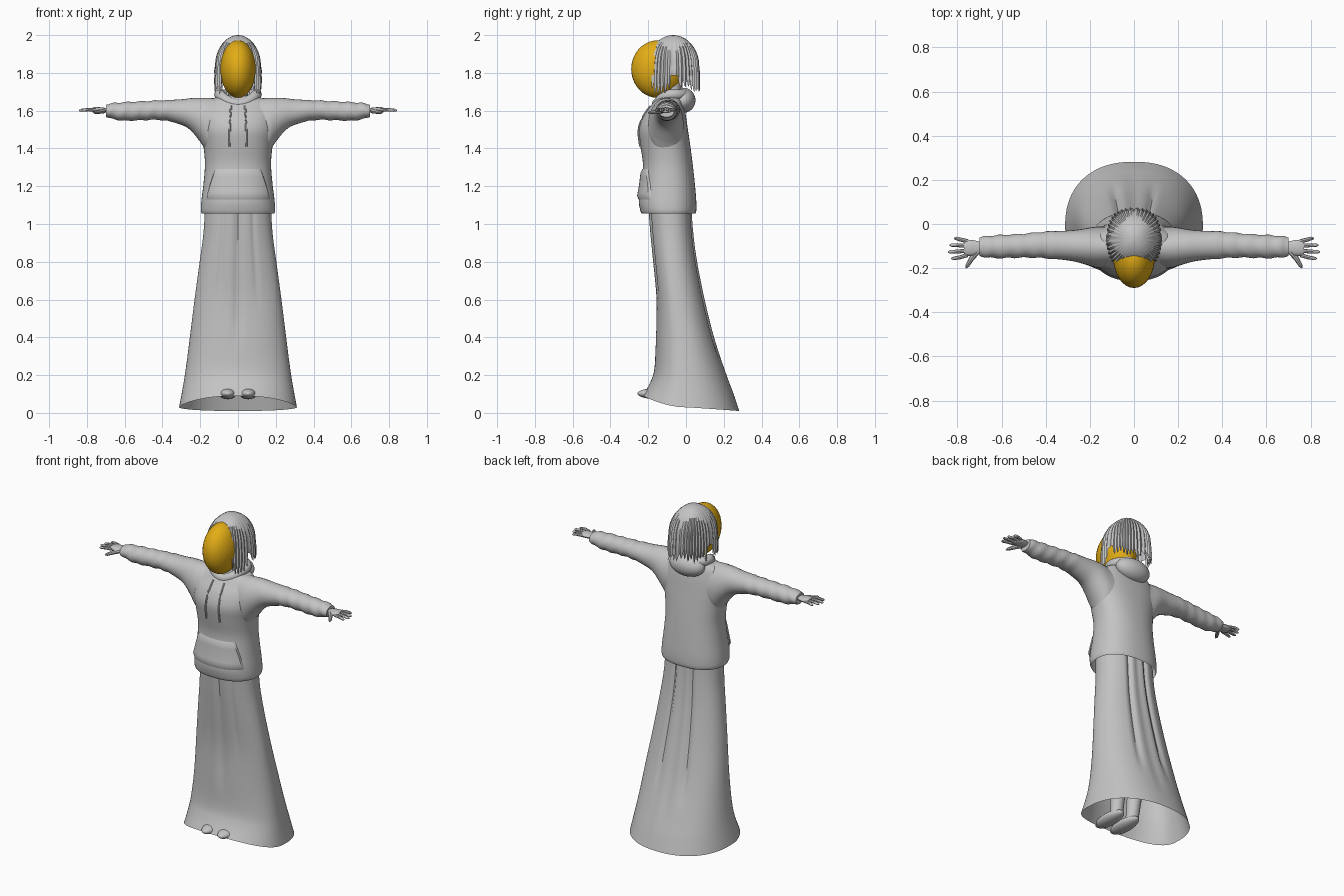
import bpy, bmesh, math, random
from mathutils import Vector

random.seed(4)
cube = bpy.data.objects.get("Cube")
if cube:
    bpy.data.objects.remove(cube)


def material(name, color):
    m = bpy.data.materials.new(name)
    m.use_nodes = True
    m.diffuse_color = color
    m.node_tree.nodes["Principled BSDF"].inputs["Base Color"].default_value = color
    return m


GREY = material("cloth grey", (0.55, 0.55, 0.55, 1))
GOLD = material("mask gold", (0.77, 0.42, 0.008, 1))
parts = []


def finish(name, bm, mat):
    bmesh.ops.recalc_face_normals(bm, faces=bm.faces)
    me = bpy.data.meshes.new(name)
    bm.to_mesh(me)
    bm.free()
    me.materials.append(mat)
    ob = bpy.data.objects.new(name, me)
    bpy.context.collection.objects.link(ob)
    parts.append(ob)
    return ob


def loft(name, rings, mat=GREY, caps=(False, False), closed=True):
    """Skin a list of equally long point rings."""
    bm = bmesh.new()
    vs = [[bm.verts.new(p) for p in r] for r in rings]
    n = len(vs[0])
    for a, b in zip(vs, vs[1:]):
        for i in range(n if closed else n - 1):
            j = (i + 1) % n
            bm.faces.new((a[i], a[j], b[j], b[i]))
    for cap, ring in zip(caps, (vs[0], vs[-1])):
        if cap:
            bm.faces.new(ring)
    return finish(name, bm, mat)


def resample(table, steps):
    """Catmull-Rom through the rows of a table."""
    out, last = [], len(table) - 1
    for k in range(last * steps + 1):
        i = min(k // steps, last - 1)
        t = k / steps - i
        rows = [table[max(0, min(last, i + d))] for d in (-1, 0, 1, 2)]
        out.append([0.5 * (2 * b + (c - a) * t + (2 * a - 5 * b + 4 * c - d) * t ** 2
                    + (3 * b - a - 3 * c + d) * t ** 3) for a, b, c, d in zip(*rows)])
    return out


def power(v, e):
    return math.copysign(abs(v) ** e, v)


def section(row, a, grow=0, e=0.88):
    """Point on a body section (z, half width, front, back, middle); a = 0 is the back."""
    z, hw, yf, yb, cy = row
    s, c = power(math.sin(a), e), power(math.cos(a), e)
    depth = yb - cy if c > 0 else cy - yf
    return Vector(((hw + grow) * s, cy + (depth + grow) * c, z))


def angles(n):
    return [2 * math.pi * i / n for i in range(n)]


def tube(name, path, radii, mat=GREY, n=10, flat=1.0):
    path = [Vector(p) for p in path]
    rings = []
    for i, p in enumerate(path):
        d = (path[min(i + 1, len(path) - 1)] - path[max(i - 1, 0)]).normalized()
        up = Vector((0, 0, 1)) if abs(d.z) < 0.9 else Vector((0, 1, 0))
        u = d.cross(up).normalized()
        v = u.cross(d)
        rings.append([p + radii[i] * (u * math.cos(a) + v * math.sin(a) * flat) for a in angles(n)])
    return loft(name, rings, mat, (True, True))


def ellipsoid(name, loc, size, mat):
    bm = bmesh.new()
    bmesh.ops.create_uvsphere(bm, u_segments=32, v_segments=20, radius=1)
    for v in bm.verts:
        v.co = Vector(v.co[i] * size[i] + loc[i] for i in range(3))
    return finish(name, bm, mat)


# Long flared skirt with pressed creases and a hem that lifts in front
skirt_rows = resample([
    (1.08, .175, -.20, .03, -.085), (.95, .183, -.19, .04, -.08), (.8, .203, -.175, .06, -.07),
    (.6, .23, -.157, .10, -.05), (.4, .255, -.16, .15, -.02), (.2, .28, -.168, .215, -.01),
    (.1, .295, -.19, .25, -.01), (0, .312, -.23, .282, -.01)], 5)


def skirt_point(row, a):
    z = row[0]
    groove = 0
    for angle, depth, low in ((math.pi, .012, .32), (math.pi - .42, .006, .55), (math.pi + .42, .006, .55),
                              (.3, .014, .25), (-.3, .014, .25), (0, .006, .1)):
        off = math.remainder(a - angle, 2 * math.pi)
        fade = max(0, min(1, (z - low) * 6))
        groove += depth * fade * math.exp(-(off / .07) ** 2)
    p = section(row, a, -groove)
    c = math.cos(a)
    lift = .03 + .06 * max(0, -c) ** 1.5 - .02 * max(0, c)
    p.z += lift * max(0, 1 - z / .3)
    return p


loft("skirt", [[skirt_point(r, a) for a in angles(120)] for r in skirt_rows])

# Hooded top, torso
torso_rows = resample([
    (1.055, .192, -.235, .05, -.09), (1.075, .197, -.243, .055, -.09), (1.13, .193, -.25, .054, -.09),
    (1.22, .182, -.236, .046, -.09), (1.32, .175, -.228, .035, -.09), (1.42, .184, -.243, .022, -.09),
    (1.5, .2, -.25, .01, -.09), (1.57, .2, -.226, 0, -.09), (1.62, .185, -.19, -.01, -.09),
    (1.655, .15, -.165, -.015, -.09), (1.68, .09, -.145, -.025, -.085)], 4)
loft("torso", [[section(r, a) for a in angles(64)] for r in torso_rows], caps=(False, True))


def torso_point(z, a, grow):
    for lo, hi in zip(torso_rows, torso_rows[1:]):
        if lo[0] <= z <= hi[0]:
            t = (z - lo[0]) / (hi[0] - lo[0])
            return section([p + (q - p) * t for p, q in zip(lo, hi)], a, grow)


# Front pouch pocket with slanted openings
pocket = []
for k in range(9):
    z = 1.13 + .16 * k / 8
    half = 1.02 - .32 * (k / 8) ** 1.3
    pocket.append([torso_point(z, math.pi + half * (i / 12 - 1), .002 if i in (0, 24) or k in (0, 8) else .011)
                   for i in range(25)])
loft("pouch_pocket", pocket, closed=False)

# Neck, collar roll and hood resting on the back
tube("neck", [(0, -.07, 1.6), (0, -.075, 1.7), (0, -.08, 1.78)], [.06, .05, .05], n=20)
collar = [(.098 * math.sin(a), -.075 + .078 * math.cos(a), 1.685 - .05 * max(0, -math.cos(a)) ** 2)
          for a in angles(40)]
tube("hood_collar", collar + collar[:1], [.028] * 41, n=12)
ellipsoid("hood", (0, -.012, 1.655), (.112, .062, .066), GREY)

# Sleeves, hands, shoes and legs, drawstrings on each side
sleeve_rows = resample([
    (.08, 1.33, 1.665, -.2, -.01), (.16, 1.38, 1.668, -.2, -.012), (.2, 1.435, 1.668, -.19, -.016),
    (.25, 1.495, 1.666, -.175, -.025), (.3, 1.525, 1.66, -.165, -.03), (.4, 1.55, 1.655, -.155, -.035),
    (.5, 1.55, 1.65, -.152, -.044), (.6, 1.547, 1.645, -.155, -.05), (.66, 1.556, 1.64, -.152, -.054),
    (.7, 1.566, 1.63, -.145, -.062)], 5)


def sleeve_ring(row, side):
    x, z0, z1, y0, y1 = row
    ring = []
    for a in angles(28):
        w = 1 + (.05 * math.sin(x * 85 + 2 * math.sin(a)) if .36 < x < .69 else 0)
        ring.append((side * x, (y0 + y1) / 2 + (y1 - y0) / 2 * w * math.cos(a),
                     (z0 + z1) / 2 + (z1 - z0) / 2 * w * math.sin(a)))
    return ring


for side, tag in ((1, "left"), (-1, "right")):
    loft(tag + "_sleeve", [sleeve_ring(r, side) for r in sleeve_rows], caps=(True, True))
    tube(tag + "_palm", [(side * x, -.108, 1.603) for x in (.67, .70, .73, .76, .77)],
         [.027, .028, .036, .037, .03], n=16, flat=.42)
    for k, reach in enumerate((.815, .835, .842, .828)):
        y = -.078 - .021 * k
        tube(f"{tag}_finger_{k + 1}", [(side * .755, y, 1.604), (side * .79, y * 1.3 + .032, 1.606),
             (side * (reach - .008), y * 1.45 + .048, 1.602), (side * reach, y * 1.45 + .048, 1.601)],
             [.0095, .009, .0075, .003], n=8)
    tube(tag + "_thumb", [(side * .71, -.125, 1.6), (side * .735, -.155, 1.595),
         (side * .755, -.188, 1.59), (side * .76, -.2, 1.589)], [.014, .012, .009, .003], n=8)
    ellipsoid(tag + "_shoe", (side * .054, -.145, .102), (.047, .112, .03), GREY)
    tube(tag + "_leg", [(side * .055, -.085, .1), (side * .06, -.06, .3), (side * .07, -.07, .6)],
         [.036, .045, .06], n=14)
    cord = []
    for k in range(9):
        p = torso_point(1.41 + .215 * k / 8, math.pi, .004)
        cord.append((side * (.045 - .008 * (k / 8) ** 2), p.y + .003, p.z))
    tube(tag + "_drawstring", cord, [.0055] * 9, n=8)

# Smooth oval face mask
ellipsoid("face_mask", (0, -.15, 1.82), (.094, .14, .152), GOLD)

# Bobbed hair: dome with ridged locks and ragged ends
LOCKS, PER = 40, 4
lengths = [random.uniform(-.018, .018) for _ in range(LOCKS)]
columns = []
for i, a in enumerate(angles(LOCKS * PER)):
    phase = (i % PER) / PER
    sx, cy = power(math.sin(a), .8), power(math.cos(a), .8)
    y = -.068 + .136 * cy
    end = 1.712 + lengths[i // PER] + .045 * abs(2 * phase - 1) ** 2
    if y < -.1:
        end -= .012
    if -.085 < y < -.04:
        end = 1.785
    if y < -.15 and abs(sx) < .7:
        end = 1.8
    col = []
    for k in range(17):
        if k <= 10:
            f = math.radians(2 + 8.8 * k)
            r, z = math.sin(f), 1.84 + .16 * math.cos(f)
        else:
            t = (k - 10) / 6
            r, z = 1 + .04 * math.sin(t * 2.6), 1.84 + (end - 1.84) * t
        r *= 1 - .03 * math.cos(2 * math.pi * phase) * min(1, k / 8)
        col.append((.118 * r * sx, -.068 + .134 * r * cy, z))
    columns.append(col)
loft("hair", list(zip(*columns)), caps=(True, False))

# Smooth shading with kept edges
bpy.ops.object.select_all(action="DESELECT")
for ob in parts:
    ob.select_set(True)
bpy.context.view_layer.objects.active = parts[0]
bpy.ops.object.shade_smooth_by_angle(angle=math.radians(40))
